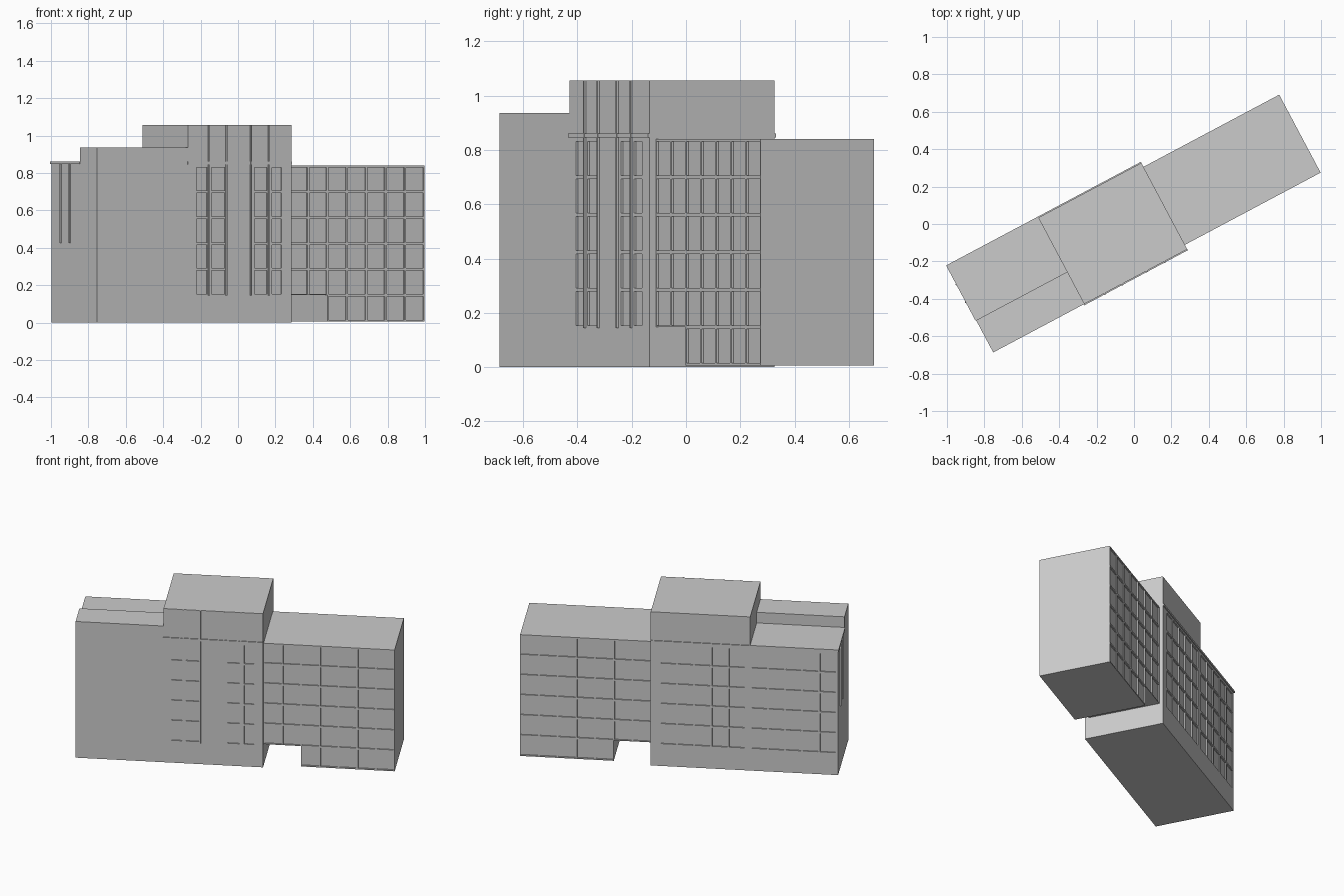
import bpy, bmesh, math

if "Cube" in bpy.data.objects:
    bpy.data.objects.remove(bpy.data.objects["Cube"])

YAW = math.radians(28)      # the whole block is turned on its plot
FRONT, BACK = -0.253, 0.27  # main block facade planes (local depth)
W_FRONT, W_BACK = -0.226, 0.246
W0, W1 = 0.188, 1.01        # wing start and end
LEFT, STEP = -0.987, -0.436
BAY = (W1 - W0) / 7
D = 0.008                   # window recess


def boxes(name, items):
    """One object made of axis-aligned boxes (u0, u1, v0, v1, z0, z1)."""
    bm = bmesh.new()
    for u0, u1, v0, v1, z0, z1 in items:
        vs = [bm.verts.new((u, v, z)) for z in (z0, z1)
              for u, v in ((u0, v0), (u1, v0), (u1, v1), (u0, v1))]
        for f in ((3, 2, 1, 0), (4, 5, 6, 7), (0, 1, 5, 4),
                  (1, 2, 6, 5), (2, 3, 7, 6), (3, 0, 4, 7)):
            bm.faces.new([vs[i] for i in f])
    me = bpy.data.meshes.new(name)
    bm.to_mesh(me)
    bm.free()
    ob = bpy.data.objects.new(name, me)
    bpy.context.collection.objects.link(ob)
    ob.rotation_euler.z = YAW
    return ob


def cut(ob, items):
    """Recess windows into a solid and bake the result."""
    tool = boxes("cutter", items)
    tool.hide_render = True
    mod = ob.modifiers.new("windows", 'BOOLEAN')
    mod.operation, mod.solver, mod.object = 'DIFFERENCE', 'EXACT', tool
    bpy.context.view_layer.objects.active = ob
    bpy.ops.object.modifier_apply(modifier=mod.name)
    bpy.data.objects.remove(tool)


def windows(spans, plane, rows):
    """Window recesses for column spans on a facade plane."""
    return [(a, b, plane - D, plane + D, 0.015 + 0.138 * r, 0.14 + 0.138 * r)
            for a, b in spans for r in rows]


def bays(first, last, start, width, gap=0.006):
    return [(start + i * width + gap, start + (i + 1) * width - gap)
            for i in range(first, last)]


# wing with an open passage beside the tower: extruded L outline
wing_start = W0 + 2 * BAY
outline = [(W0, 0.147), (wing_start, 0.147), (wing_start, 0.007),
           (W1, 0.007), (W1, 0.84), (W0, 0.84)]
bm = bmesh.new()
face = bm.faces.new([bm.verts.new((u, W_FRONT, z)) for u, z in outline])
ext = bmesh.ops.extrude_face_region(bm, geom=[face])
bmesh.ops.translate(bm, vec=(0, W_BACK - W_FRONT, 0),
                    verts=[g for g in ext['geom'] if isinstance(g, bmesh.types.BMVert)])
bmesh.ops.recalc_face_normals(bm, faces=bm.faces)
me = bpy.data.meshes.new("wing")
bm.to_mesh(me)
bm.free()
wing = bpy.data.objects.new("wing", me)
bpy.context.collection.objects.link(wing)
wing.rotation_euler.z = YAW
wing_cuts = []
for plane in (W_FRONT, W_BACK):
    wing_cuts += windows(bays(0, 7, W0, BAY), plane, range(1, 6))
    wing_cuts += windows(bays(2, 7, W0, BAY), plane, [0])
cut(wing, wing_cuts)

# tower: four window columns in front, five bays behind
tower = boxes("tower", [(STEP, W0, FRONT, BACK, 0, 1.055)])
front_cols = [(-0.387, -0.32), (-0.295, -0.213), (-0.035, 0.042), (0.07, 0.13)]
cut(tower, windows(front_cols, FRONT, range(1, 6))
    + windows(bays(0, 5, -0.405, 0.107), BACK, range(1, 6)))

# lower end: taller front strip, lower back strip with windows
boxes("front_strip", [(LEFT, STEP, FRONT, -0.058, 0, 0.935)])
back_strip = boxes("back_strip", [(LEFT, STEP, -0.058, BACK, 0, 0.85)])
cut(back_strip, windows(bays(0, 5, -0.975, 0.107), BACK, range(1, 6)))
boxes("back_strip_cornice", [(LEFT - 0.004, STEP, -0.058, BACK + 0.006, 0.847, 0.862)])

# thin ledges around the tower at the cornice level
boxes("tower_ledges", [(STEP - 0.003, W0, FRONT - 0.006, FRONT, 0.845, 0.86),
                       (STEP, W0, BACK, BACK + 0.006, 0.845, 0.86)])

# vertical fins on the tower front and the end wall
boxes("tower_fins", [(u - 0.004, u + 0.004, FRONT - 0.008, FRONT, 0.145, 1.055)
                     for u in (-0.312, -0.206, -0.057, 0.05)])
boxes("end_wall_fins", [(LEFT - 0.008, LEFT, v - 0.004, v + 0.004, 0.425, 0.85)
                        for v in (0.053, 0.16)])
